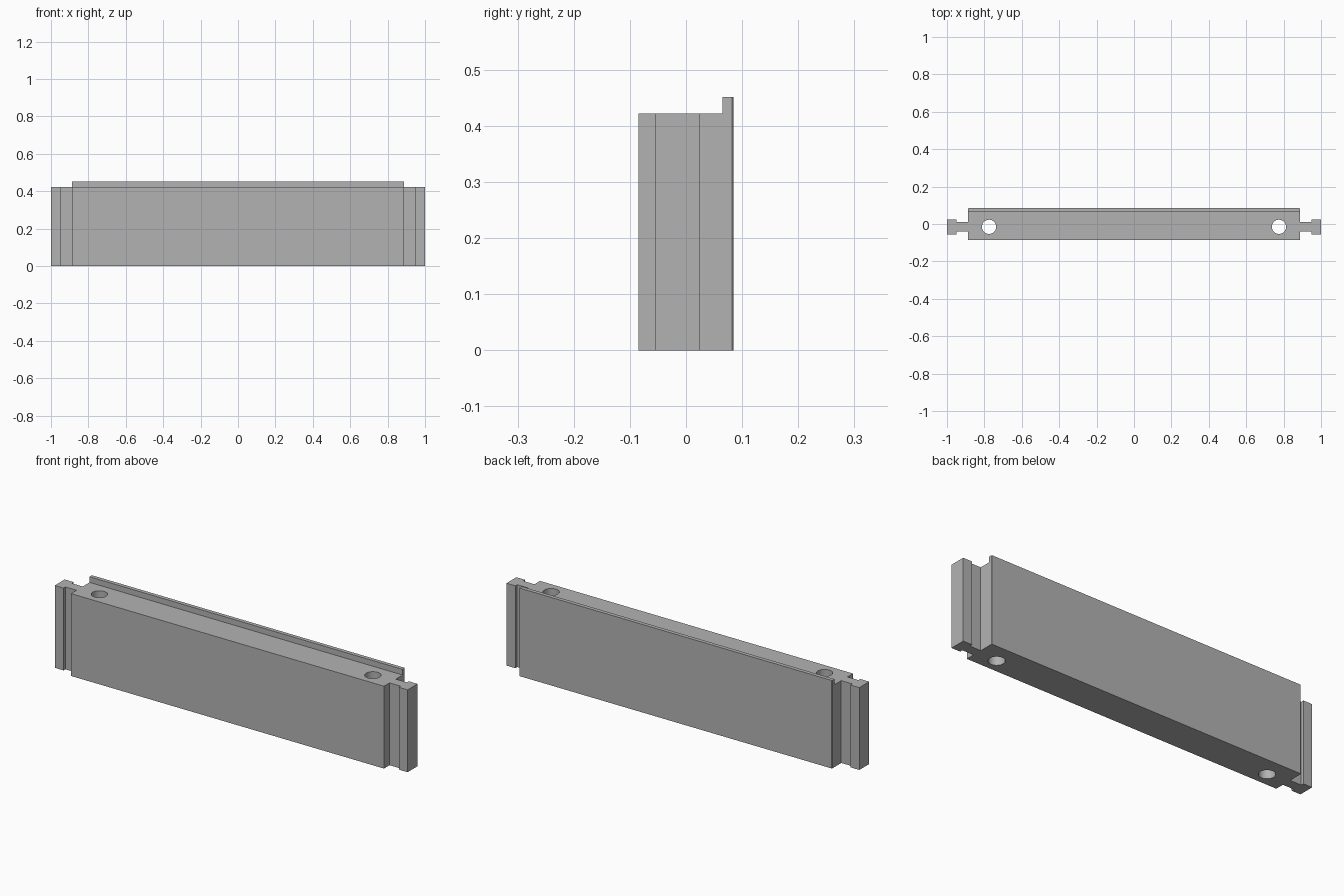
import bpy, bmesh, math

if "Cube" in bpy.data.objects:
    bpy.data.objects.remove(bpy.data.objects["Cube"])

BODY_X, HALF_Y, MID_Y = 0.887, 0.085, -0.015
LEDGE_Z, TOP_Z, LIP_Y = 0.422, 0.451, 0.065
NECK_X, NECK_HALF, HEAD_HALF = 0.95, 0.025, 0.04
CHAMFER = 0.003

grey = bpy.data.materials.new("plain grey")
grey.use_nodes = True
grey.diffuse_color = (0.45, 0.45, 0.45, 1)
grey.node_tree.nodes["Principled BSDF"].inputs["Base Color"].default_value = grey.diffuse_color


def prism(name, outline, z0, z1):
    """Extrude a plan outline from z0 to z1."""
    bm = bmesh.new()
    face = bm.faces.new([bm.verts.new((x, y, z0)) for x, y in outline])
    top = bmesh.ops.extrude_face_region(bm, geom=[face])["geom"]
    verts = [v for v in top if isinstance(v, bmesh.types.BMVert)]
    bmesh.ops.translate(bm, verts=verts, vec=(0, 0, z1 - z0))
    bmesh.ops.recalc_face_normals(bm, faces=bm.faces)
    mesh = bpy.data.meshes.new(name)
    bm.to_mesh(mesh)
    bm.free()
    mesh.materials.append(grey)
    obj = bpy.data.objects.new(name, mesh)
    bpy.context.collection.objects.link(obj)
    return obj


# Panel plan with a T-shaped connector tongue at each end
half = [
    (BODY_X, -HALF_Y),
    (BODY_X, MID_Y - NECK_HALF), (NECK_X, MID_Y - NECK_HALF),
    (NECK_X, MID_Y - HEAD_HALF), (1, MID_Y - HEAD_HALF),
    (1, MID_Y + HEAD_HALF), (NECK_X, MID_Y + HEAD_HALF),
    (NECK_X, MID_Y + NECK_HALF), (BODY_X, MID_Y + NECK_HALF),
    (BODY_X, HALF_Y - CHAMFER), (BODY_X - CHAMFER, HALF_Y),
]
panel = prism("wall_panel", half + [(-x, y) for x, y in reversed(half)], 0, TOP_Z)

# Cutters: the ledge in front of the back lip, and two vertical holes
cutters = [prism("ledge_cutter", [(-2, -1), (2, -1), (2, LIP_Y), (-2, LIP_Y)], LEDGE_Z, 1)]
for side, x in (("left", 0.775), ("right", -0.775)):
    ring = [(x + 0.038 * math.cos(a), MID_Y + 0.038 * math.sin(a))
            for a in (math.tau * i / 48 for i in range(48))]
    cutters.append(prism(side + "_hole_cutter", ring, -0.1, 0.6))

bpy.ops.object.select_all(action="DESELECT")
bpy.context.view_layer.objects.active = panel
panel.select_set(True)
for cutter in cutters:
    cutter.hide_render = True
    mod = panel.modifiers.new(cutter.name, "BOOLEAN")
    mod.operation, mod.solver, mod.object = "DIFFERENCE", "EXACT", cutter
    bpy.ops.object.modifier_apply(modifier=mod.name)
    bpy.data.objects.remove(cutter)

bpy.ops.object.shade_smooth_by_angle(angle=math.radians(30))
